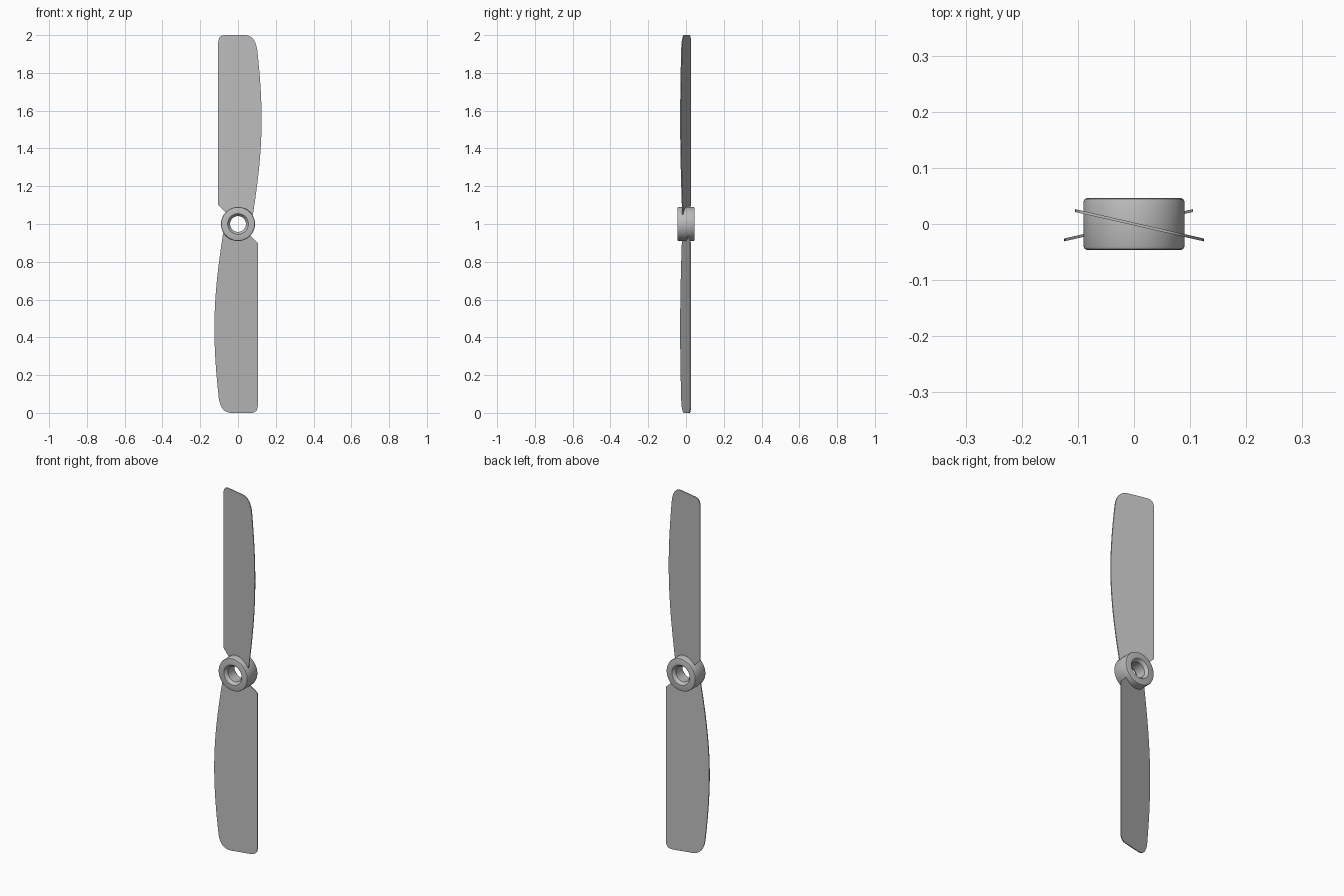
import bpy, bmesh, math
from mathutils import Vector, Matrix
from mathutils.geometry import interpolate_bezier

cube = bpy.data.objects.get("Cube")
if cube:
    bpy.data.objects.remove(cube)

CENTRE = Vector((0, 0, 1))
PITCH = 0.228        # slope of each blade across its width
THICK = 0.005

grey = bpy.data.materials.new("plain grey")
grey.use_nodes = True
colour = (0.5, 0.5, 0.5, 1)
grey.diffuse_color = colour
grey.node_tree.nodes["Principled BSDF"].inputs["Base Color"].default_value = colour


def add_object(name, bm):
    bmesh.ops.recalc_face_normals(bm, faces=bm.faces)
    mesh = bpy.data.meshes.new(name)
    bm.to_mesh(mesh)
    bm.free()
    mesh.materials.append(grey)
    obj = bpy.data.objects.new(name, mesh)
    bpy.context.collection.objects.link(obj)
    bpy.ops.object.select_all(action='DESELECT')
    obj.select_set(True)
    bpy.context.view_layer.objects.active = obj
    bpy.ops.object.shade_smooth_by_angle(angle=math.radians(30))
    return obj


def bezier(*pts, n=9):
    return [p.to_2d() for p in interpolate_bezier(*[Vector((x, z, 0)) for x, z in pts], n)]


# Blade outline, measured from the hub centre
outline = [Vector(p) for p in ((0.06, 0.045), (0, 0.07), (-0.055, 0.052), (-0.105, 0.1))]
outline += bezier((-0.105, 0.955), (-0.105, 0.985), (-0.095, 1), (-0.068, 1))
outline += bezier((0.035, 1), (0.07, 1), (0.095, 0.975), (0.102, 0.92))
outline += bezier((0.102, 0.92), (0.115, 0.8), (0.125, 0.68), (0.125, 0.55), n=12)[1:]
outline += bezier((0.125, 0.55), (0.125, 0.38), (0.105, 0.22), (0.079, 0.05), n=14)[1:]


def add_blade(name, turn):
    bm = bmesh.new()
    face = bm.faces.new([bm.verts.new((p.x, -PITCH * p.x - THICK / 2, p.y)) for p in outline])
    side = bmesh.ops.extrude_face_region(bm, geom=[face])
    verts = [v for v in side["geom"] if isinstance(v, bmesh.types.BMVert)]
    bmesh.ops.translate(bm, verts=verts, vec=(0, THICK, 0))
    bm.transform(Matrix.Translation(CENTRE) @ Matrix.Rotation(turn, 4, 'Y'))
    add_object(name, bm)


add_blade("upper_blade", 0)
add_blade("lower_blade", math.pi)

# Hub: a closed ring profile (radius, depth) spun about the y axis
half = [(0.042, 0.03), (0.055, 0.046), (0.084, 0.046), (0.088, 0.0445), (0.09, 0.04)]
profile = half + [(r, -y) for r, y in reversed(half)]
bm = bmesh.new()
ring = [bm.verts.new((r, y, 0)) for r, y in profile]
edges = [bm.edges.new((a, b)) for a, b in zip(ring, ring[1:] + ring[:1])]
bmesh.ops.spin(bm, geom=ring + edges, cent=(0, 0, 0), axis=(0, 1, 0),
               angle=math.tau, steps=64, use_merge=True)
bmesh.ops.remove_doubles(bm, verts=bm.verts, dist=0.0001)
bm.transform(Matrix.Translation(CENTRE))
add_object("hub", bm)
